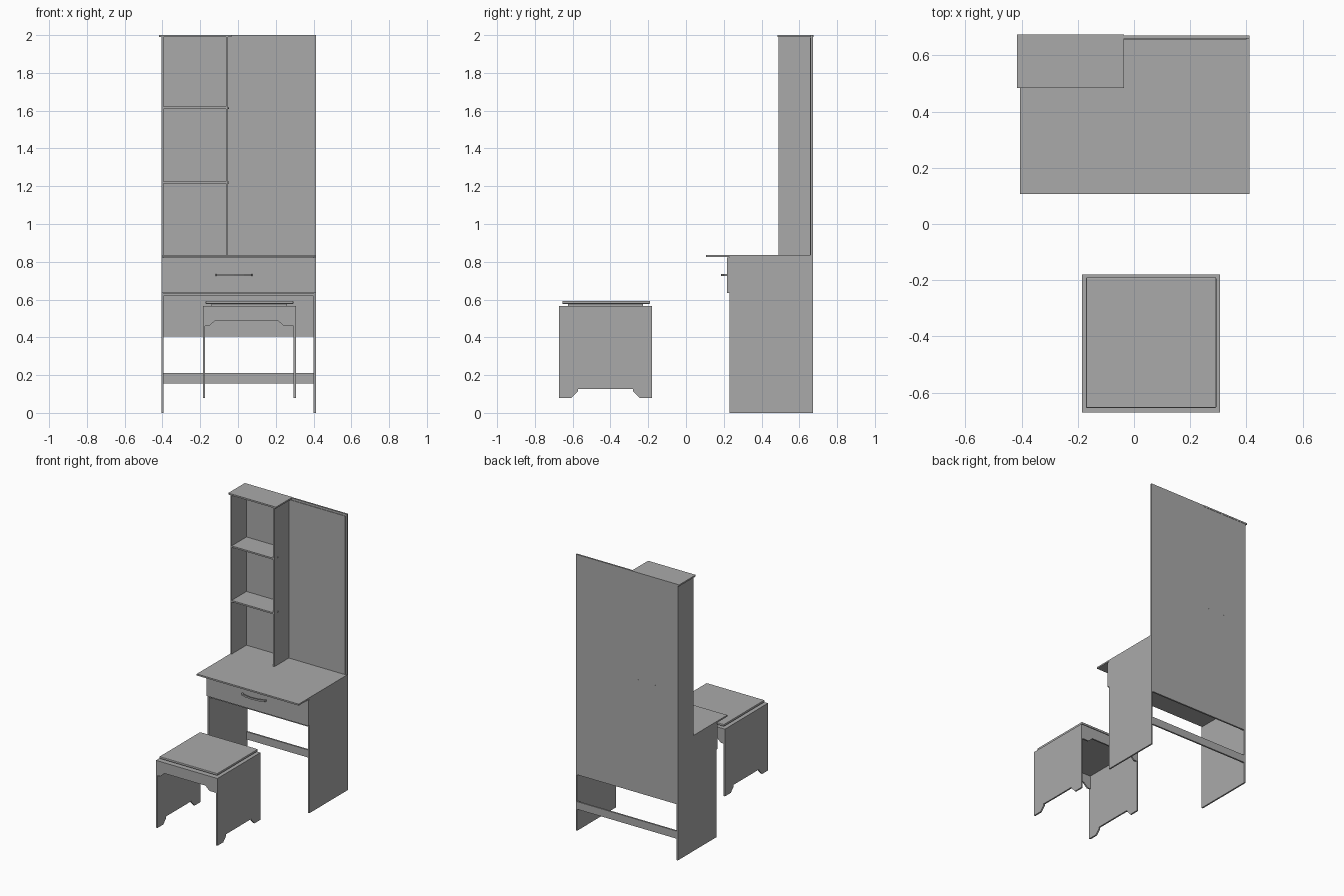
import bpy, bmesh
from mathutils import Vector

cube = bpy.data.objects.get("Cube")
if cube:
    bpy.data.objects.remove(cube, do_unlink=True)

grey = bpy.data.materials.new("plain_grey")
grey.use_nodes = True
grey.diffuse_color = (0.4, 0.4, 0.4, 1)
grey.node_tree.nodes["Principled BSDF"].inputs["Base Color"].default_value = (0.4, 0.4, 0.4, 1)


def panel(name, profile, axis, lo, hi):
    """Extrude a 2D outline along axis (0 = x, 1 = y, 2 = z) from lo to hi."""
    def place(p, d):
        c = list(p)
        c.insert(axis, d)
        return c
    bm = bmesh.new()
    face = bm.faces.new([bm.verts.new(place(p, lo)) for p in profile])
    ext = bmesh.ops.extrude_face_region(bm, geom=[face])
    shift = Vector(place((0, 0), hi - lo))
    bmesh.ops.translate(bm, verts=[v for v in ext["geom"] if isinstance(v, bmesh.types.BMVert)], vec=shift)
    bmesh.ops.recalc_face_normals(bm, faces=bm.faces)
    mesh = bpy.data.meshes.new(name)
    bm.to_mesh(mesh)
    bm.free()
    mesh.materials.append(grey)
    ob = bpy.data.objects.new(name, mesh)
    bpy.context.collection.objects.link(ob)
    return ob


def box(name, x, y, z):
    return panel(name, [(x[0], y[0]), (x[1], y[0]), (x[1], y[1]), (x[0], y[1])], 2, *z)


def pin(name, at, rot, depth):
    """Small screw head or shelf pin."""
    bpy.ops.mesh.primitive_cylinder_add(vertices=12, radius=0.005, depth=depth, location=at, rotation=rot)
    bpy.context.object.name = name
    bpy.context.object.data.materials.append(grey)


BACK = 0.672
L, R = -0.405, 0.412          # outer faces of the desk
T = 0.011                     # board thickness
DESK = 0.837                  # desk surface height

# Desk sides; the one carrying the shelves runs up to the cap
panel("tall_side", [(0.23, 0), (BACK, 0), (BACK, 1.99), (0.49, 1.99),
                    (0.49, DESK - T), (0.23, DESK - T)], 0, L, L + T)
box("short_side", (R - T, R), (0.23, BACK), (0, DESK - T))

# Back board, narrower below the desk surface
panel("back_board", [(L + T, 0.405), (R - T, 0.405), (R - T, DESK - T), (R, DESK - T),
                     (R, 2.0), (L + T, 2.0)], 1, 0.66, BACK)
box("mirror", (-0.05, 0.4), (0.656, 0.66), (DESK, 1.985))
box("rear_rail", (L + T, R - T), (0.66, BACK), (0.155, 0.21))

# Desk surface, drawer and its support
box("desk_top", (L, R), (0.106, 0.66), (DESK - T, DESK))
box("drawer_support", (L + T, R - T), (0.235, 0.66), (0.62, 0.633))
box("drawer_front", (L, R), (0.218, 0.23), (0.635, 0.822))

# Bowed handle
outer = [(-0.12, 0.218), (-0.115, 0.202), (-0.075, 0.19), (-0.022, 0.185),
         (0.031, 0.19), (0.071, 0.202), (0.076, 0.218)]
inner = [(-0.022 + (x + 0.022) * 0.9, min(y + 0.008, 0.218)) for x, y in reversed(outer)]
panel("drawer_handle", outer + inner, 2, 0.724, 0.736)

# Shelf tower
box("tower_divider", (-0.063, -0.052), (0.49, 0.66), (DESK, 1.99))
box("tower_cap", (-0.417, -0.035), (0.484, 0.674), (1.989, 2.0))
for i, (z, xs) in enumerate([(1.615, (-0.17, -0.31)), (1.22, (-0.09, -0.22))]):
    box(f"shelf_{i + 1}", (L + T, -0.063), (0.49, 0.66), (z - 0.005, z + 0.006))
    pin(f"shelf_pin_{i + 1}", (-0.053, 0.53, z), (0, 1.5708, 0), 0.01)
    for j, x in enumerate(xs):
        pin(f"back_screw_{i + 1}_{j + 1}", (x, BACK, z), (1.5708, 0, 0), 0.003)

# Stool
SL, SR, SF, SB = -0.186, 0.306, -0.672, -0.18
STOP = 0.567
foot = [(SF, STOP), (SF, 0.08), (-0.605, 0.08), (-0.572, 0.115), (-0.572, 0.126),
        (-0.28, 0.126), (-0.28, 0.115), (-0.247, 0.08), (SB, 0.08), (SB, STOP)]
apron = [(SL + T, STOP), (SL + T, 0.46), (-0.152, 0.46), (-0.12, 0.49),
         (0.24 - 0.03, 0.49), (0.242, 0.46), (SR - T, 0.46), (SR - T, STOP)]
for side, x in (("right", SL), ("left", SR - T)):
    panel(f"stool_{side}_side", foot, 0, x, x + T)
for side, y in (("front", SF), ("back", SB - T)):
    panel(f"stool_{side}_apron", apron, 1, y, y + T)
box("stool_top", (SL + T, SR - T), (SF + T, SB - T), (STOP - T, STOP))
box("seat_riser", (-0.14, 0.26), (-0.625, -0.227), (STOP, 0.579))
seat = box("seat", (-0.171, 0.293), (-0.655, -0.19), (0.577, 0.593))
bevel = seat.modifiers.new("soft_edge", "BEVEL")
bevel.width = 0.004
bevel.segments = 2
